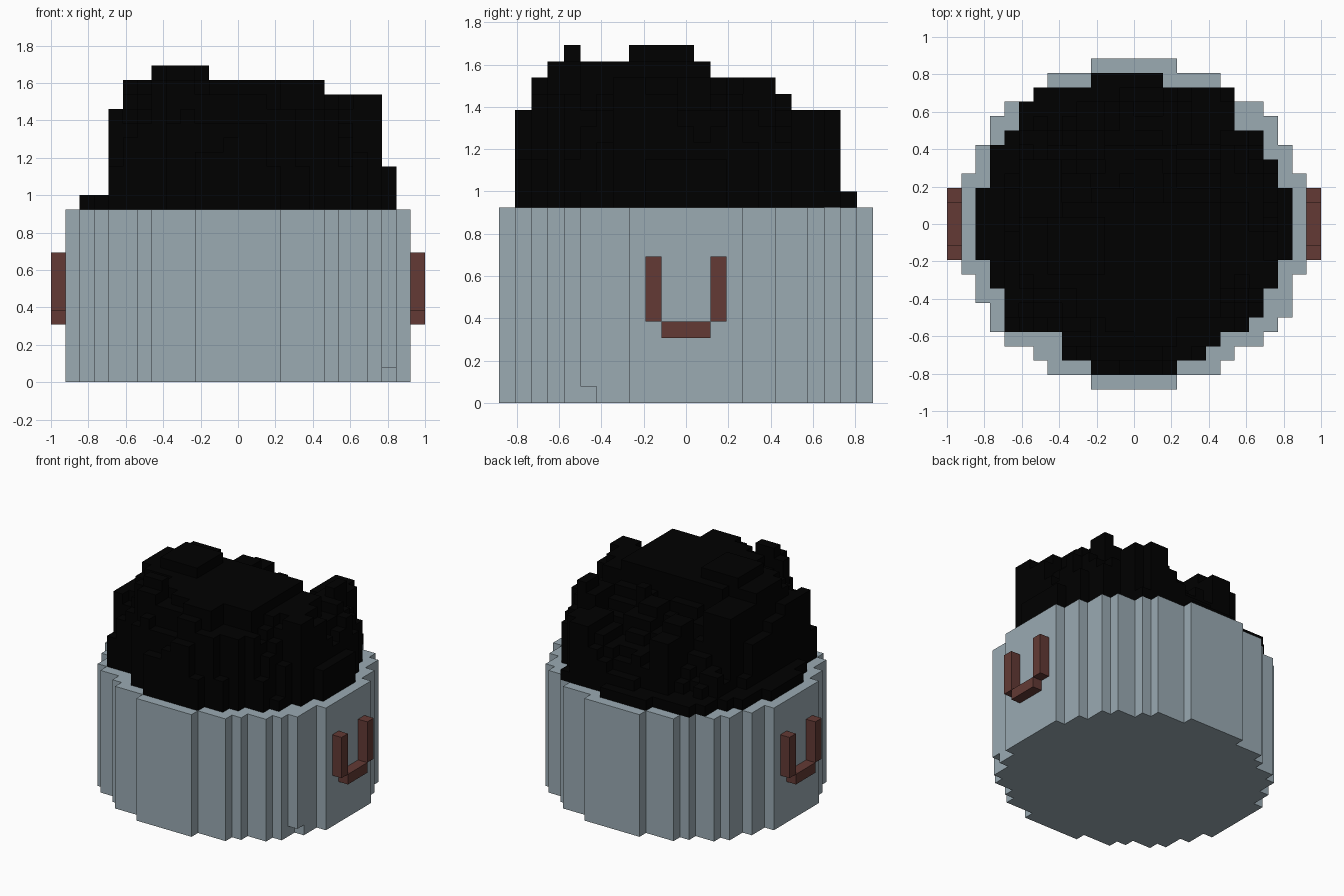
import bpy
import bmesh
import math
import random
from mathutils import Vector

V = 2 / 26          # edge of one building block
random.seed(4)

cube = bpy.data.objects.get("Cube")
if cube:
    bpy.data.objects.remove(cube, do_unlink=True)


def material(name, rgb):
    m = bpy.data.materials.new(name)
    m.use_nodes = True
    colour = (*rgb, 1)
    m.diffuse_color = colour
    bsdf = m.node_tree.nodes["Principled BSDF"]
    bsdf.inputs["Base Color"].default_value = colour
    bsdf.inputs["Roughness"].default_value = 0.9
    return m


steel = material("blue_grey_metal", (0.325, 0.405, 0.45))
rust = material("brown_handle", (0.125, 0.042, 0.035))
black = material("coal_black", (0, 0, 0))


def finish(name, bm, mat):
    bmesh.ops.remove_doubles(bm, verts=bm.verts, dist=V / 100)
    bmesh.ops.dissolve_limit(bm, angle_limit=math.radians(1),
                             verts=bm.verts, edges=bm.edges)
    mesh = bpy.data.meshes.new(name)
    bm.to_mesh(mesh)
    bm.free()
    mesh.materials.append(mat)
    obj = bpy.data.objects.new(name, mesh)
    bpy.context.collection.objects.link(obj)
    return obj


def columns(name, heights, base, mat, bottom=False):
    """Blocky solid from a {(i, j): top layer} map, outer faces only."""
    bm = bmesh.new()

    def quad(points):
        bm.faces.new([bm.verts.new(Vector(p) * V) for p in points])

    for (i, j), top in heights.items():
        x0, x1, y0, y1 = i, i + 1, j - 0.5, j + 0.5
        ring = [(x0, y0), (x1, y0), (x1, y1), (x0, y1)]
        quad([(x, y, top) for x, y in ring])
        if bottom:
            quad([(x, y, base) for x, y in reversed(ring)])
        sides = [(0, -1), (1, 0), (0, 1), (-1, 0)]
        for k, (di, dj) in enumerate(sides):
            low = heights.get((i + di, j + dj), base)
            a, b = ring[k], ring[(k + 1) % 4]
            for z in range(low, top):
                quad([(*a, z), (*b, z), (*b, z + 1), (*a, z + 1)])
    return finish(name, bm, mat)


def block(bm, lo, hi):
    size = [b - a for a, b in zip(lo, hi)]
    verts = bmesh.ops.create_cube(bm, size=1)["verts"]
    for v in verts:
        v.co = Vector([(a + s * (c + 0.5)) * V
                       for a, s, c in zip(lo, size, v.co)])


# Round stepped tub: half width of each row, from the middle outwards
half_width = [12, 12, 12, 12, 11, 11, 10, 10, 9, 7, 6, 3]
tub = {(i, j): 12 for j in range(-11, 12)
       for i in range(-half_width[abs(j)], half_width[abs(j)])}
columns("tub", tub, 0, steel, bottom=True)

# Extra upright on the tub wall, stopping one block above the ground
bm = bmesh.new()
block(bm, (10, -6.5, 1), (11, -5.5, 12))
finish("tub_upright", bm, steel)

# Coal heap: left and right ends of each row, front to back
spans = [(-3, 3), (-5, 5), (-5, 6), (-9, 8), (-9, 9), (-9, 9), (-10, 10),
         (-10, 10)] + [(-11, 11)] * 5 + [(-10, 10), (-10, 10), (-10, 9),
         (-9, 9), (-8, 7), (-8, 7), (-7, 7), (-3, 2)]
# Height limits across the heap (left to right) and along it (front to back)
limit_x = [13] * 2 + [19] + [21] * 2 + [22] * 4 + [21] * 8 + [20] * 4 + [15]
limit_y = [18, 20, 21] + [21] * 4 + [22] * 4 + [21] + [20] * 4 \
    + [19] + [18] * 3 + [13]

clumps = {}


def lump(i, j, size, amount):
    key = (size, i // size, j // size)
    return clumps.setdefault(key, random.uniform(-amount, amount))


heap = {}
for row, (left, right) in enumerate(spans):
    j = row - 10
    for i in range(left, right):
        r = math.hypot(i + 0.5, j + 0.5) / 11
        h = 22.6 - 8.5 * r ** 4
        if j > 1:                           # the back slopes away
            h = min(h, 19.5 - 0.5 * j)
        if i < 0 < j:                       # back corner slumps
            h += 0.05 * i * j
        if i < -8 and j > -3:               # low right-hand edge
            h -= 2.5
        h += lump(i, j, 3, 1.0) + lump(i, j, 2, 0.7)
        h = min(h, limit_x[i + 11], limit_y[row])
        edge = i == left or i == right - 1
        if edge and random.random() < 0.35:  # loose pieces at the edge
            h -= random.choice([2, 4])
        heap[(i, j)] = max(13, round(h))

# Big lumps of coal: first and last column, first and last row, top layer
lumps = [
    (-6, -3, -3, 0, 22),     # summit
    (-5, -4, -7, -7, 22),    # front spike
    (-8, -6, 1, 4, 20),      # right side
    (-4, -3, 5, 6, 19),      # back middle
    (-4, -3, 7, 8, 18),
    (4, 5, 7, 9, 18),        # back left
    (6, 6, 7, 8, 18),
    (7, 7, 4, 5, 20),
    (8, 9, -4, -3, 20),      # left shoulder
    (10, 10, -1, 1, 15),
    (-9, -9, -6, -4, 19),    # right shoulder
    (3, 5, -8, -7, 19),      # front ledges
    (0, 2, -7, -7, 21),
    (0, 1, -8, -8, 21),
    (1, 5, -6, -5, 21),
]
for i0, i1, j0, j1, top in lumps:
    for i in range(i0, i1 + 1):
        for j in range(j0, j1 + 1):
            if (i, j) in heap:
                heap[(i, j)] = top
columns("coal_heap", heap, 12, black)

# U-shaped handles on both sides
for name, x in (("left_handle", 12), ("right_handle", -13)):
    bm = bmesh.new()
    for y in (-2.5, 1.5):
        block(bm, (x, y, 5), (x + 1, y + 1, 9))
    block(bm, (x, -1.5, 4), (x + 1, 1.5, 5))
    finish(name, bm, rust)
